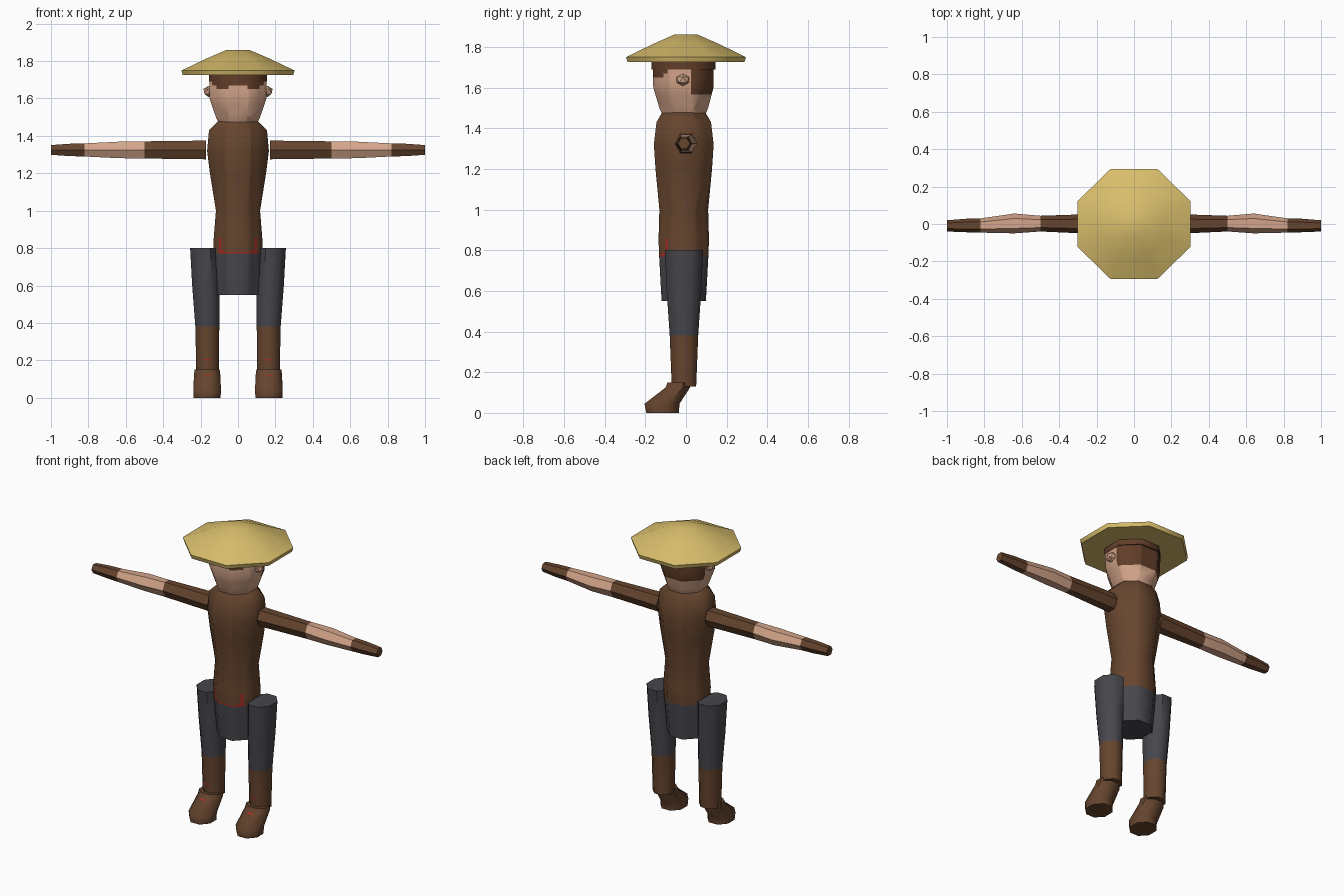
import bpy, bmesh, math
from mathutils import Vector

cube = bpy.data.objects.get("Cube")
if cube:
    bpy.data.objects.remove(cube, do_unlink=True)


def material(name, *srgb):
    m = bpy.data.materials.new(name)
    m.use_nodes = True
    col = [((c / 255 + 0.055) / 1.055) ** 2.4 for c in srgb] + [1]
    m.diffuse_color = col
    bsdf = next(n for n in m.node_tree.nodes if n.type == 'BSDF_PRINCIPLED')
    bsdf.inputs["Base Color"].default_value = col
    bsdf.inputs["Roughness"].default_value = 0.9
    return m


brown = material("brown_cloth", 102, 69, 46)
hair = material("brown_hair", 98, 62, 41)
grey = material("dark_grey_cloth", 71, 70, 76)
skin = material("skin", 212, 165, 138)
straw = material("straw", 217, 190, 108)
red = material("red_trim", 165, 45, 38)


def finish(name, bm, mats, rule=None, smooth=50):
    bmesh.ops.recalc_face_normals(bm, faces=bm.faces)
    if rule:
        for f in bm.faces:
            f.material_index = rule(f.calc_center_median())
    me = bpy.data.meshes.new(name)
    bm.to_mesh(me)
    bm.free()
    for m in mats:
        me.materials.append(m)
    ob = bpy.data.objects.new(name, me)
    bpy.context.collection.objects.link(ob)
    if smooth:
        bpy.ops.object.select_all(action='DESELECT')
        ob.select_set(True)
        bpy.context.view_layer.objects.active = ob
        bpy.ops.object.shade_smooth_by_angle(angle=math.radians(smooth))
    return ob


def loft(name, rings, mats, n=8, along='z', cuts=(), rule=None, smooth=50):
    """Rings are (position, centre u, centre v, half width u, half width v)."""
    off = math.pi / 8 if n == 8 else 0
    ang = [off + 2 * math.pi * k / n for k in range(n)]
    mu, mv = max(map(math.cos, ang)), max(map(math.sin, ang))
    bm = bmesh.new()
    loops = []
    for t, cu, cv, hu, hv in rings:
        loop = []
        for a in ang:
            u, v = cu + hu * math.cos(a) / mu, cv + hv * math.sin(a) / mv
            loop.append(bm.verts.new((u, v, t) if along == 'z' else (t, u, v)))
        loops.append(loop)
    for a, b in zip(loops, loops[1:]):
        for k in range(n):
            j = (k + 1) % n
            bm.faces.new((a[k], a[j], b[j], b[k]))
    bm.faces.new(loops[0])
    bm.faces.new(loops[-1])
    # Cut colour borders into the surface
    for axis, value in cuts:
        normal = Vector((axis == 'x', axis == 'y', axis == 'z'))
        bmesh.ops.bisect_plane(bm, geom=bm.verts[:] + bm.edges[:] + bm.faces[:],
                               plane_co=normal * value, plane_no=normal)
    return finish(name, bm, mats, rule, smooth)


# Straw hat
loft("hat", [(z, 0, 0, h, h * 0.975) for z, h in
             ((1.725, .295), (1.75, .302), (1.815, .165), (1.86, .06))], [straw])
loft("hair_band", [(1.69, 0, -.012, .156, .157), (1.73, 0, -.012, .156, .157)], [hair])


# Head with fringe and back hair
def head_colour(c):
    x = abs(c.x)
    if c.y > .025 and c.z > 1.565:
        return 1
    fringe = 1.65 if .05 < x < .115 else 1.67
    return int(c.y < -.09 and c.z > fringe)


loft("head", [(1.46, 0, -.01, .1, .103), (1.5, 0, -.011, .118, .12),
              (1.6, 0, -.013, .152, .148), (1.72, 0, -.013, .154, .15)],
     [skin, hair],
     cuts=[('y', .025), ('y', -.09), ('z', 1.565), ('z', 1.65), ('z', 1.67),
           ('x', .05), ('x', -.05), ('x', .115), ('x', -.115)],
     rule=head_colour)


# Torso and pelvis with the red belt bracket
def torso_colour(c):
    x = abs(c.x)
    if c.z < .77:
        return 1
    if c.y < -.05 and c.z < .855:
        if .088 < x < .102 or (x < .102 and c.z < .778) or (.07 < x < .102 and c.z < .79):
            return 2
    return 0


loft("torso", [(z, 0, -.011, hx, hy) for z, hx, hy in
               ((.55, .108, .109), (.77, .13, .121), (.85, .13, .124), (1, .118, .12),
                (1.2, .15, .139), (1.32, .165, .147), (1.43, .155, .134),
                (1.48, .105, .105))],
     [brown, grey, red],
     cuts=[('z', .778), ('z', .79), ('z', .855)] +
          [('x', s * x) for s in (1, -1) for x in (.07, .088, .102)],
     rule=torso_colour)


def plate(name, y0, z0, y1, z1, x, half):
    """Thin trim strip between two front heights."""
    bm = bmesh.new()
    v = [bm.verts.new(p) for p in ((x - half, y0, z0), (x + half, y0, z0),
                                   (x + half, y1, z1), (x - half, y1, z1))]
    bm.faces.new(v)
    finish(name, bm, [red], smooth=0)


for side, s in (("left", 1), ("right", -1)):
    # Ear
    bm = bmesh.new()
    bmesh.ops.create_icosphere(bm, subdivisions=1, radius=1)
    for v in bm.verts:
        v.co = (s * (.158 + .03 * v.co.x), -.015 + .036 * v.co.y, 1.638 + .03 * v.co.z)
    finish(side + "_ear", bm, [skin], smooth=0)

    # Arm: sleeve, bare forearm, gloved hand
    arm = [(.17, 0, .055, .05), (.5, .002, .042, .046), (.64, .003, .053, .044),
           (.82, -.008, .038, .035), (.9, -.008, .036, .033), (1, -.01, .03, .026)]
    loft(side + "_arm", [(s * x, cy, 1.325, hy, hz) for x, cy, hy, hz in arm],
         [brown, skin], n=6, along='x',
         rule=lambda c: int(.5 < abs(c.x) < .82), smooth=30)

    # Leg: trouser above, boot shaft below
    loft(side + "_leg", [(.13, s * .163, -.01, .06, .06), (.38, s * .164, -.01, .064, .07),
                         (.6, s * .172, -.01, .073, .085), (.8, s * .179, -.01, .077, .094)],
         [grey, brown], rule=lambda c: int(c.z < .38))

    # Foot
    loft(side + "_foot", [(0, s * .165, -.115, .072, .08), (.045, s * .165, -.118, .074, .086),
                          (.125, s * .165, -.04, .07, .06), (.15, s * .165, -.036, .067, .055)],
         [brown])
    plate(side + "_shaft_trim", -.077, .2, -.077, .207, s * .165, .02)
    plate(side + "_foot_trim", -.117, .115, -.109, .123, s * .165, .018)
